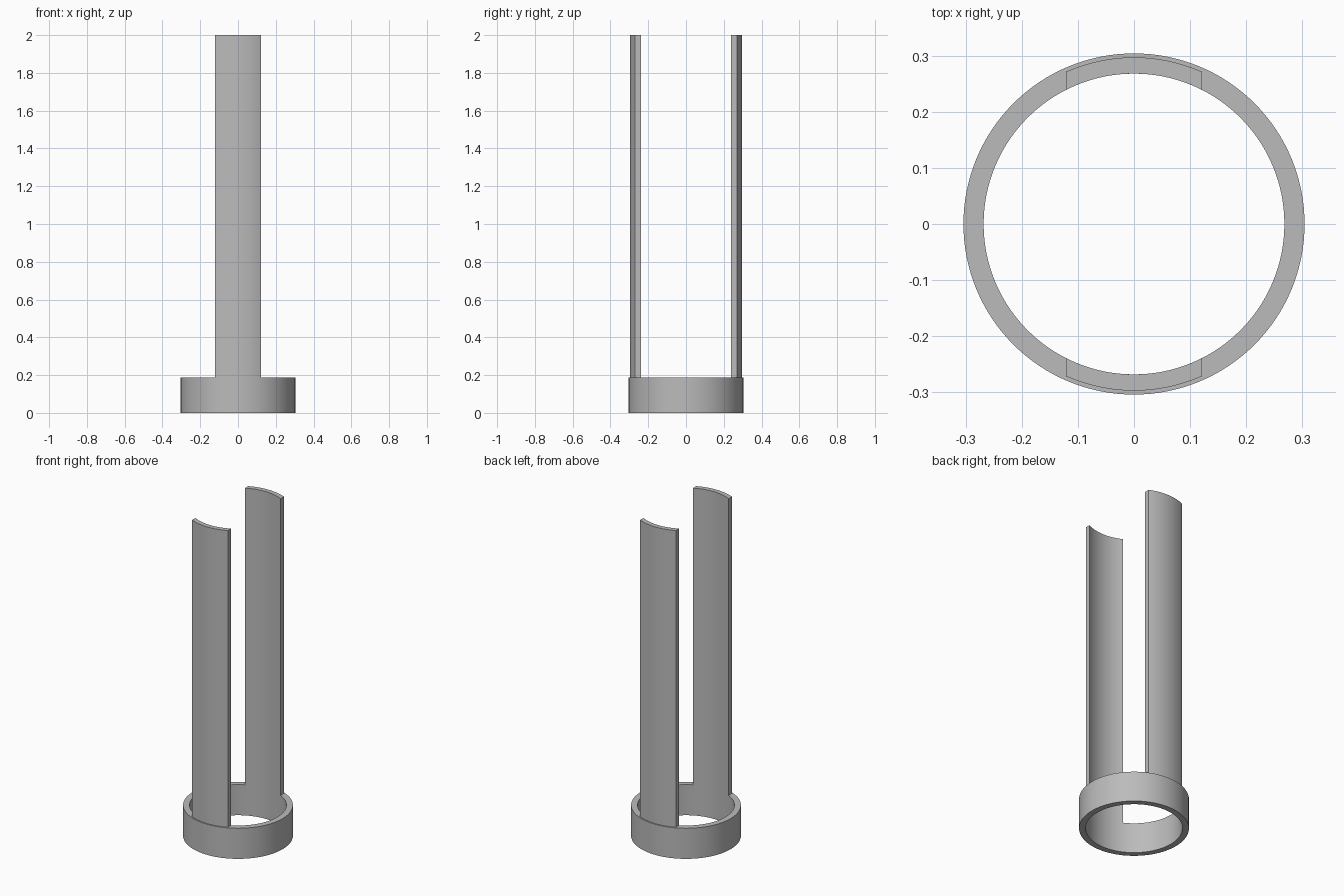
import bpy, bmesh, math

cube = bpy.data.objects.get("Cube")
if cube:
    bpy.data.objects.remove(cube, do_unlink=True)

INNER, RING_OUTER, STRIP_OUTER = 0.268, 0.304, 0.297
RING_TOP, TOP, HALF_WIDTH = 0.187, 2.0, 0.121

grey = bpy.data.materials.new("plain grey")
grey.use_nodes = True
colour = (0.5, 0.5, 0.5, 1)
grey.diffuse_color = colour
grey.node_tree.nodes["Principled BSDF"].inputs["Base Color"].default_value = colour


def extrude_band(name, outer, inner, z0, z1, closed=False):
    """Extrude the strip between two matching 2D paths from z0 to z1."""
    bm = bmesh.new()
    rows = [[bm.verts.new((x, y, z)) for x, y in path]
            for path, z in ((outer, z0), (outer, z1), (inner, z1), (inner, z0))]
    n = len(outer)
    for i in range(n if closed else n - 1):
        j = (i + 1) % n
        for a, b in zip(rows, rows[1:] + rows[:1]):
            bm.faces.new((a[i], a[j], b[j], b[i]))
    if not closed:
        for end in (0, -1):
            bm.faces.new([row[end] for row in rows])
    bmesh.ops.recalc_face_normals(bm, faces=bm.faces)
    mesh = bpy.data.meshes.new(name)
    bm.to_mesh(mesh)
    bm.free()
    mesh.materials.append(grey)
    obj = bpy.data.objects.new(name, mesh)
    bpy.context.collection.objects.link(obj)
    bpy.ops.object.select_all(action="DESELECT")
    obj.select_set(True)
    bpy.context.view_layer.objects.active = obj
    bpy.ops.object.shade_smooth_by_angle(angle=math.radians(30))


def circle(radius, count=128):
    return [(radius * math.cos(math.tau * i / count),
             radius * math.sin(math.tau * i / count)) for i in range(count)]


def arc(radius, side, count=24):
    """Arc between the two parallel side cuts of a strip."""
    xs = [HALF_WIDTH * (2 * i / count - 1) for i in range(count + 1)]
    return [(x, side * math.sqrt(radius ** 2 - x ** 2)) for x in xs]


# Base collar
extrude_band("base_ring", circle(RING_OUTER), circle(INNER), 0, RING_TOP, closed=True)

# Two tall curved uprights, flush with the inside of the collar
for name, side in (("front_upright", -1), ("back_upright", 1)):
    extrude_band(name, arc(STRIP_OUTER, side), arc(INNER, side), RING_TOP, TOP)
